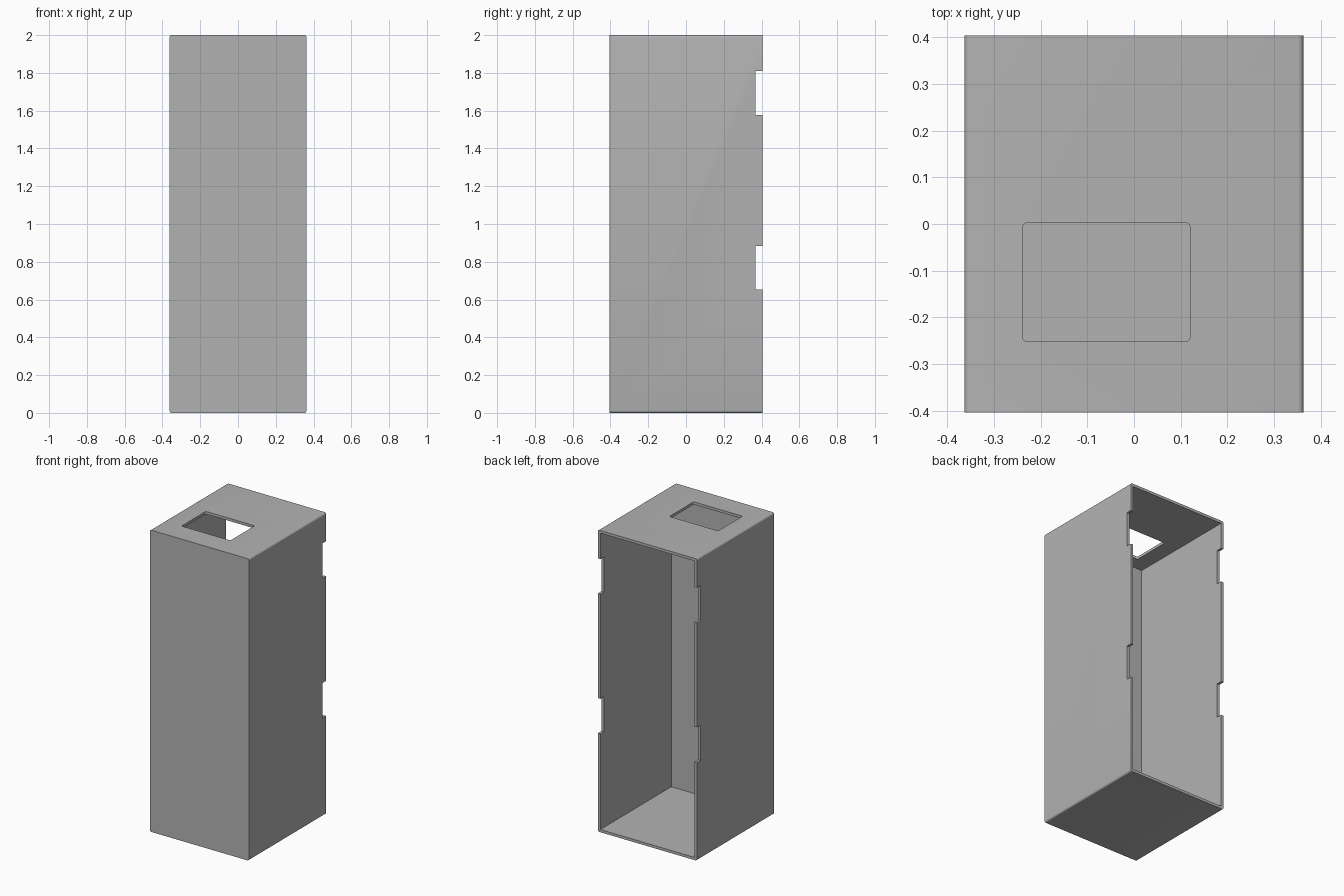
import bpy
import bmesh

cube = bpy.data.objects.get("Cube")
if cube:
    bpy.data.objects.remove(cube, do_unlink=True)

# Overall size and wall thicknesses
HALF_X, HALF_Y, HEIGHT = 0.363, 0.404, 2.0
WALL, FRONT_WALL = 0.018, 0.065

grey = bpy.data.materials.new("plain grey")
grey.use_nodes = True
COLOUR = (0.45, 0.45, 0.45, 1)
grey.diffuse_color = COLOUR
grey.node_tree.nodes["Principled BSDF"].inputs["Base Color"].default_value = COLOUR


def box(name, low, high, axis=None, radius=0.0):
    """Box between two corners; edges along one axis can be rounded."""
    bm = bmesh.new()
    bmesh.ops.create_cube(bm, size=1)
    for v in bm.verts:
        v.co = [(a + b) / 2 + c * (b - a) for a, b, c in zip(low, high, v.co)]
    if axis is not None:
        edges = [e for e in bm.edges
                 if abs(e.verts[0].co[axis] - e.verts[1].co[axis]) > 1e-5]
        bmesh.ops.bevel(bm, geom=edges, offset=radius, segments=4,
                        profile=0.5, affect='EDGES')
    mesh = bpy.data.meshes.new(name)
    bm.to_mesh(mesh)
    bm.free()
    mesh.materials.append(grey)
    obj = bpy.data.objects.new(name, mesh)
    bpy.context.collection.objects.link(obj)
    return obj


def cut(target, cutter):
    cutter.hide_render = True
    mod = target.modifiers.new("cut", 'BOOLEAN')
    mod.operation = 'DIFFERENCE'
    mod.solver = 'EXACT'
    mod.object = cutter
    bpy.context.view_layer.objects.active = target
    bpy.ops.object.modifier_apply(modifier=mod.name)
    bpy.data.objects.remove(cutter, do_unlink=True)


# Outer shell, rounded along its depth
case = box("case", (-HALF_X, -HALF_Y, 0), (HALF_X, HALF_Y, HEIGHT), 1, 0.012)

# Hollow interior, open at the back
cut(case, box("cavity", (WALL - HALF_X, FRONT_WALL - HALF_Y, WALL),
              (HALF_X - WALL, HALF_Y + 0.1, HEIGHT - WALL)))

# Rounded window in the top
cut(case, box("top_window", (-0.238, -0.252, HEIGHT - 0.1),
              (0.12, 0.003, HEIGHT + 0.1), 2, 0.01))

# Notches in the rear edges of both side walls
for z in (0.652, 1.578):
    cut(case, box("side_notch", (-0.5, 0.367, z), (0.5, 0.5, z + 0.232)))

bpy.ops.object.select_all(action='DESELECT')
case.select_set(True)
bpy.context.view_layer.objects.active = case
bpy.ops.object.shade_smooth_by_angle(angle=0.6)
